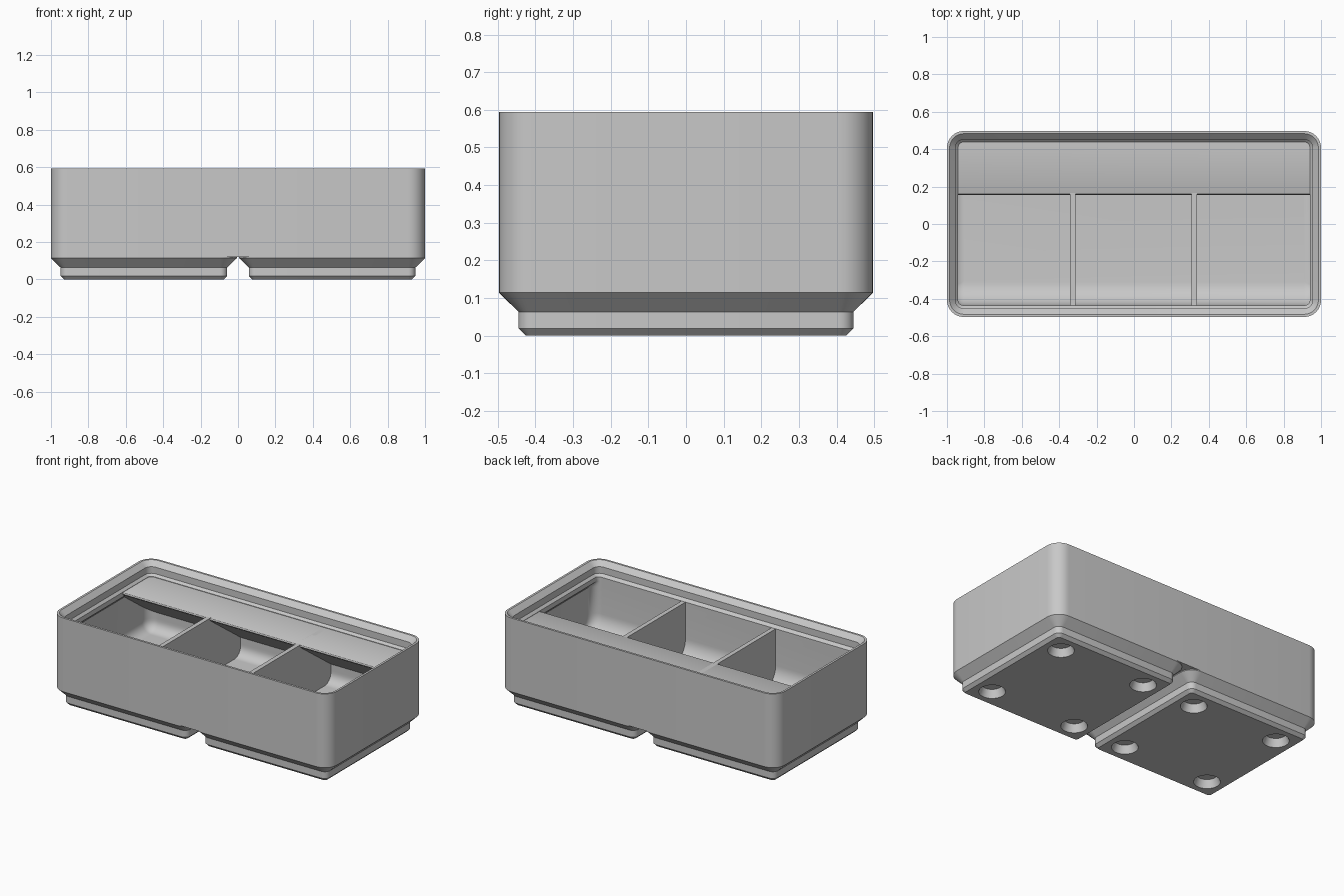
import bpy, bmesh, math
from math import sqrt, sin, cos, radians

if "Cube" in bpy.data.objects:
    bpy.data.objects.remove(bpy.data.objects["Cube"])

HX, HY, TOP = 1.0, 0.497, 0.594      # outer half sizes and height
RIM, FLOOR, BASE = 0.503, 0.14, 0.119  # compartment top, floor, underside
CORNER = 0.09
SEG = 8

grey = bpy.data.materials.new("plain grey")
grey.use_nodes = True
grey.diffuse_color = (0.58, 0.58, 0.58, 1)
grey.node_tree.nodes["Principled BSDF"].inputs["Base Color"].default_value = grey.diffuse_color


def finish(name, bm):
    bmesh.ops.recalc_face_normals(bm, faces=bm.faces)
    mesh = bpy.data.meshes.new(name)
    bm.to_mesh(mesh)
    bm.free()
    mesh.materials.append(grey)
    obj = bpy.data.objects.new(name, mesh)
    bpy.context.collection.objects.link(obj)
    return obj


def loft(name, rings):
    """Closed solid through rounded rectangles (x0, x1, y0, y1, radius, z)."""
    bm = bmesh.new()
    loops = []
    for x0, x1, y0, y1, r, z in rings:
        centres = [(x1 - r, y1 - r), (x0 + r, y1 - r), (x0 + r, y0 + r), (x1 - r, y0 + r)]
        loop = []
        for k, (cx, cy) in enumerate(centres):
            for i in range(SEG + 1):
                a = radians(90) * (k + i / SEG)
                loop.append(bm.verts.new((cx + r * cos(a), cy + r * sin(a), z)))
        loops.append(loop)
    for a, b in zip(loops, loops[1:]):
        for i in range(len(a)):
            j = (i + 1) % len(a)
            bm.faces.new((a[i], a[j], b[j], b[i]))
    bm.faces.new(loops[0])
    bm.faces.new(loops[-1])
    return finish(name, bm)


def inset_loft(name, cx, hx, hy, steps):
    """Loft of one rounded rectangle, inset by a different amount at each height."""
    return loft(name, [(cx - hx + d, cx + hx - d, -hy + d, hy - d, CORNER - d, z)
                       for d, z in steps])


def extrude_x(name, profile, x0, x1):
    """Prism along x from a profile of (y, z) points."""
    bm = bmesh.new()
    face = bm.faces.new([bm.verts.new((x0, y, z)) for y, z in profile])
    ext = bmesh.ops.extrude_face_region(bm, geom=[face])
    bmesh.ops.translate(bm, vec=(x1 - x0, 0, 0),
                        verts=[v for v in ext["geom"] if isinstance(v, bmesh.types.BMVert)])
    return finish(name, bm)


def cut(obj, cutter, operation="DIFFERENCE"):
    cutter.hide_render = True
    mod = obj.modifiers.new("cut", "BOOLEAN")
    mod.operation, mod.solver, mod.object = operation, "EXACT", cutter
    bpy.context.view_layer.objects.active = obj
    bpy.ops.object.modifier_apply(modifier=mod.name)
    bpy.data.objects.remove(cutter)


def smooth(obj):
    bpy.ops.object.select_all(action="DESELECT")
    obj.select_set(True)
    bpy.context.view_layer.objects.active = obj
    bpy.ops.object.shade_smooth_by_angle(angle=radians(30))


# Outer body with the stepped stacking lip
body = inset_loft("bin_body", 0, HX, HY, [(0, BASE), (0, TOP)])
cut(body, inset_loft("lip_cutter", 0, HX, HY,
                     [(0.062, RIM), (0.045, 0.52), (0.045, 0.563), (0.008, 0.6)]))


# One cavity: rounded floor edges, front scoop, narrowed neck under the lip
def fillet(h, r):
    return r - sqrt(r * r - (r - h) ** 2) if h < r else 0


SIDE, BACK, FRONT, WALL = 0.976, 0.474, -0.435, 0.036
ROUND, SCOOP = 0.065, 0.125
rings = []
for i in range(13):
    h = SCOOP * (1 - cos(radians(7.5 * i)))
    d = fillet(h, ROUND)
    rings.append((-SIDE + d, SIDE - d, FRONT + fillet(h, SCOOP), BACK - d,
                  max(0.004, 0.066 - d), FLOOR + h))
rings.append((-SIDE, SIDE, FRONT, BACK, 0.066, 0.438))
for z in (0.474, RIM + 0.006):
    rings.append((-SIDE + WALL, SIDE - WALL, FRONT, BACK - WALL, 0.028, z))
cut(body, loft("cavity_cutter", rings))
smooth(body)

# Label shelf along the back, with a sloped underside, trimmed inside the walls
shelf = extrude_x("label_shelf", [(0.166, RIM), (0.16, 0.5), (0.156, 0.493), (0.16, 0.486),
                                  (0.166, 0.481), (0.52, 0.224), (0.52, RIM)], -1.1, 1.1)
cut(shelf, inset_loft("shelf_trim", 0, HX, HY, [(0.01, 0), (0.01, TOP)]), "INTERSECT")
smooth(shelf)

# Two plain dividers from the front wall to the back wall
for side, x in (("right", -0.327), ("left", 0.323)):
    extrude_x(side + "_divider", [(-0.45, 0.13), (0.485, 0.13), (0.485, RIM), (-0.45, RIM)],
              x - 0.0145, x + 0.0145)

# Two stepped feet, each with four tapered round holes
for side, cx in (("right", -0.503), ("left", 0.503)):
    foot = inset_loft(side + "_foot", cx, HY, HY,
                      [(0.071, 0), (0.052, 0.019), (0.052, 0.063), (0, 0.114), (0, BASE)])
    for sx in (-1, 1):
        for sy in (-1, 1):
            bm = bmesh.new()
            bmesh.ops.create_cone(bm, cap_ends=True, segments=40, radius1=0.096,
                                  radius2=0.06, depth=0.1)
            bmesh.ops.translate(bm, verts=bm.verts, vec=(cx + sx * 0.311, sy * 0.311, 0))
            cut(foot, finish("hole_cutter", bm))
    smooth(foot)
